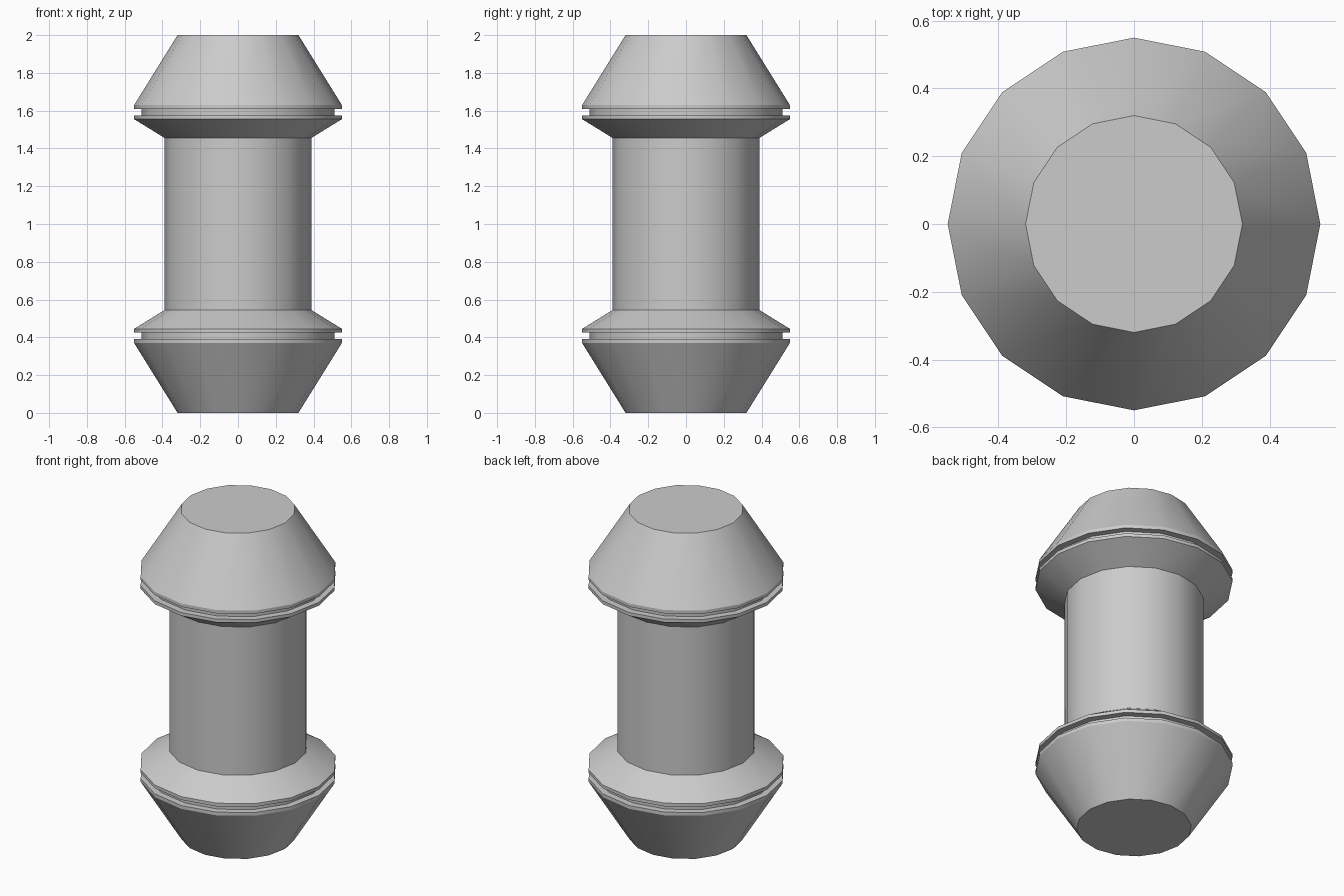
import bpy, bmesh, math

if "Cube" in bpy.data.objects:
    bpy.data.objects.remove(bpy.data.objects["Cube"])

SIDES = 16


def lathe(name, profile):
    """Revolve (radius, z) points round the z axis and cap both ends."""
    bm = bmesh.new()
    rings = []
    for r, z in profile:
        rings.append([bm.verts.new((r * math.cos(2 * math.pi * i / SIDES),
                                    r * math.sin(2 * math.pi * i / SIDES), z))
                      for i in range(SIDES)])
    for a, b in zip(rings, rings[1:]):
        for i in range(SIDES):
            j = (i + 1) % SIDES
            bm.faces.new((a[i], a[j], b[j], b[i]))
    bm.faces.new(rings[0][::-1])
    bm.faces.new(rings[-1])
    bmesh.ops.recalc_face_normals(bm, faces=bm.faces)
    mesh = bpy.data.meshes.new(name)
    bm.to_mesh(mesh)
    bm.free()
    obj = bpy.data.objects.new(name, mesh)
    bpy.context.collection.objects.link(obj)
    bpy.ops.object.select_all(action='DESELECT')
    obj.select_set(True)
    bpy.context.view_layer.objects.active = obj
    bpy.ops.object.shade_smooth_by_angle(angle=math.radians(25))
    return obj


# Lower half: flared foot, grooved rim, collar sloping in to the shaft
lower = [(0.32, 0), (0.55, 0.37), (0.55, 0.39), (0.51, 0.39),
         (0.51, 0.425), (0.55, 0.425), (0.55, 0.445), (0.388, 0.545)]

# Upper half mirrors the lower about z = 1; the shaft joins them
upper = [(r, 2 - z) for r, z in reversed(lower)]
lathe("canister_body", lower + upper)
